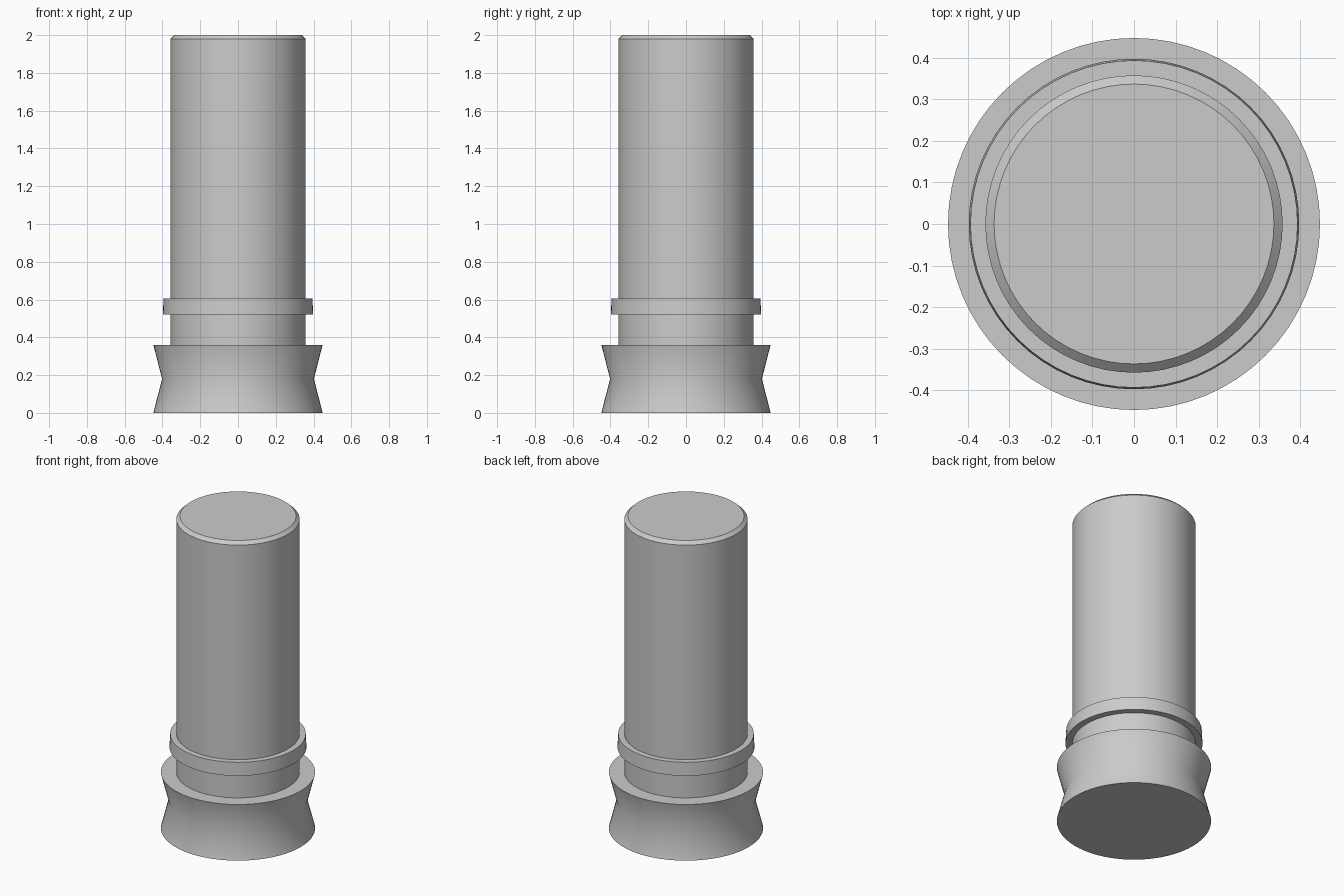
import bpy, bmesh, math

if "Cube" in bpy.data.objects:
    bpy.data.objects.remove(bpy.data.objects["Cube"])

SIDES = 64

grey = bpy.data.materials.new("plain_grey")
grey.diffuse_color = (0.6, 0.6, 0.6, 1.0)
grey.use_nodes = True
grey.node_tree.nodes["Principled BSDF"].inputs["Base Color"].default_value = grey.diffuse_color


def lathe(name, profile):
    """Turn a (radius, height) profile around z into a capped solid."""
    bm = bmesh.new()
    rings = []
    for r, z in profile:
        rings.append([bm.verts.new((r * math.cos(2 * math.pi * i / SIDES),
                                    r * math.sin(2 * math.pi * i / SIDES), z))
                      for i in range(SIDES)])
    for low, high in zip(rings, rings[1:]):
        for i in range(SIDES):
            j = (i + 1) % SIDES
            bm.faces.new((low[i], low[j], high[j], high[i]))
    bm.faces.new(rings[0][::-1])
    bm.faces.new(rings[-1])
    mesh = bpy.data.meshes.new(name)
    bm.to_mesh(mesh)
    bm.free()
    mesh.materials.append(grey)
    obj = bpy.data.objects.new(name, mesh)
    bpy.context.collection.objects.link(obj)
    bpy.ops.object.select_all(action='DESELECT')
    obj.select_set(True)
    bpy.context.view_layer.objects.active = obj
    bpy.ops.object.shade_smooth_by_angle(angle=math.radians(40))
    return obj


# One turned body: waisted foot, neck, tapered collar and chamfered shaft
lathe("turned_post", [
    (0.448, 0.0), (0.402, 0.18), (0.448, 0.36),      # foot
    (0.358, 0.36), (0.358, 0.52),                    # neck
    (0.398, 0.52), (0.394, 0.605),                   # collar
    (0.358, 0.605), (0.358, 1.98), (0.337, 2.0),     # shaft and chamfer
])
